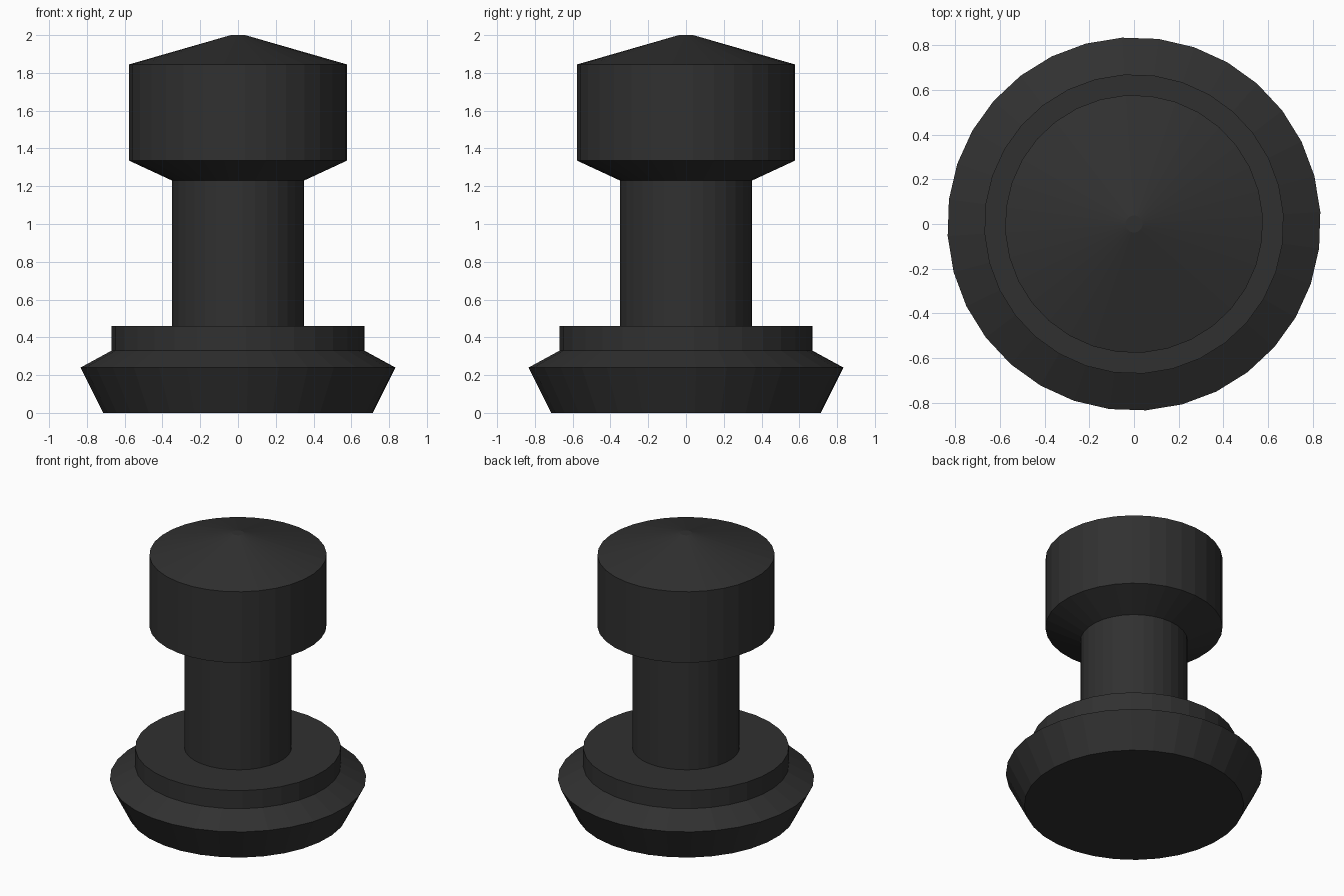
import bpy, bmesh, math

if "Cube" in bpy.data.objects:
    bpy.data.objects.remove(bpy.data.objects["Cube"])

SIDES = 32
TURN = math.radians(3.7)

# Half-profile from floor to tip: (radius, height)
PROFILE = [
    (0.715, 0.0), (0.835, 0.24), (0.67, 0.33), (0.67, 0.46),   # flared base and step
    (0.35, 0.46), (0.35, 1.23),                                # stem
    (0.577, 1.335), (0.577, 1.845), (0.038, 2.0),              # head and cone cap
]


def lathe(name, profile, material):
    bm = bmesh.new()
    rings = []
    for r, z in profile:
        angles = [TURN + 2 * math.pi * i / SIDES for i in range(SIDES)]
        rings.append([bm.verts.new((r * math.cos(a), r * math.sin(a), z)) for a in angles])
    for low, high in zip(rings, rings[1:]):
        for i in range(SIDES):
            j = (i + 1) % SIDES
            bm.faces.new((low[i], low[j], high[j], high[i]))
    bm.faces.new(rings[0][::-1])
    bm.faces.new(rings[-1])
    mesh = bpy.data.meshes.new(name)
    bm.to_mesh(mesh)
    bm.free()
    mesh.materials.append(material)
    obj = bpy.data.objects.new(name, mesh)
    bpy.context.collection.objects.link(obj)
    return obj


# Dark rubber finish
black = bpy.data.materials.new("black_rubber")
black.diffuse_color = (0.03, 0.03, 0.03, 1)
black.use_nodes = True
black.node_tree.nodes["Principled BSDF"].inputs["Base Color"].default_value = black.diffuse_color

# Whole turned bumper plug
lathe("turned_plug", PROFILE, black)
